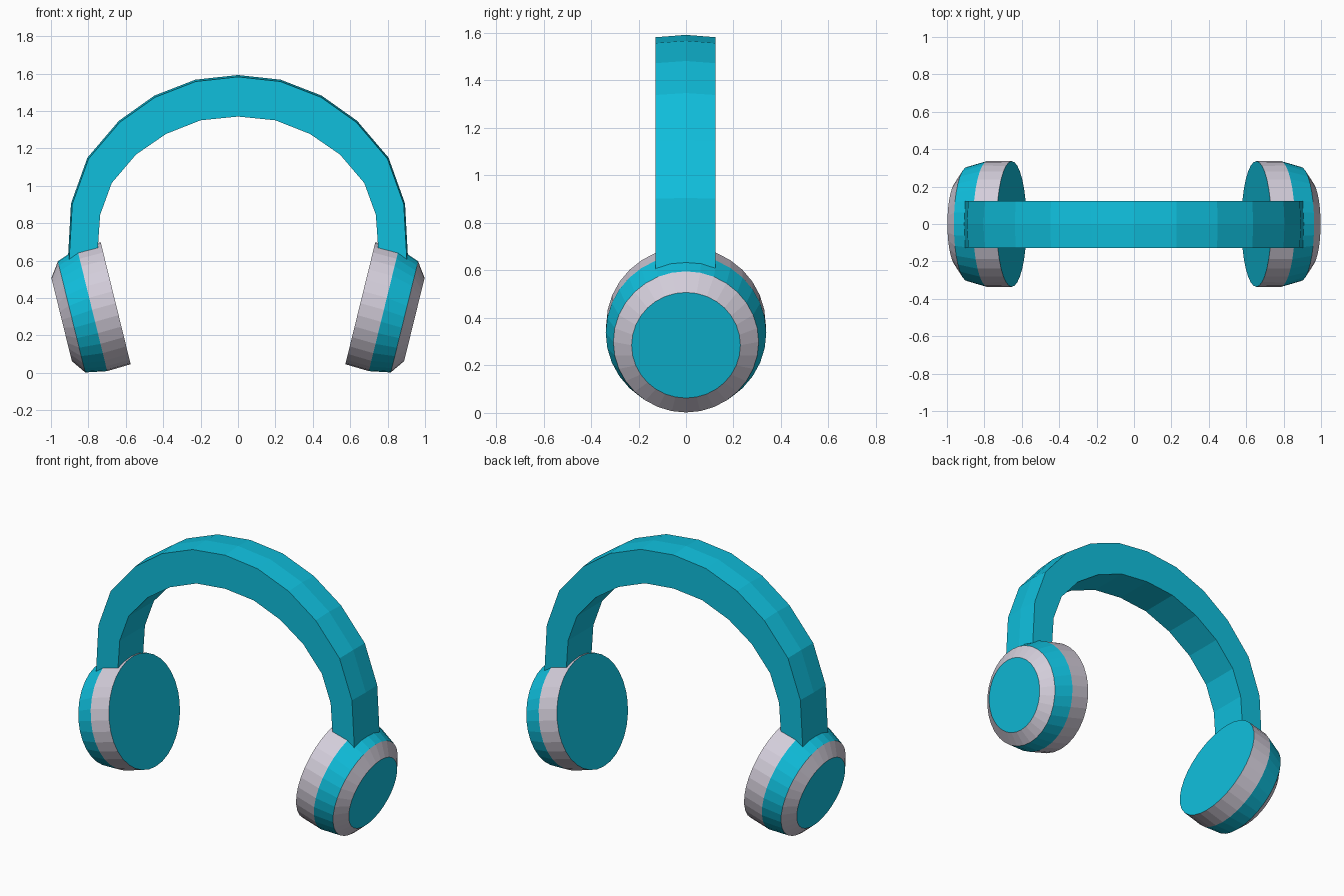
import bpy, bmesh, math
from mathutils import Vector

if "Cube" in bpy.data.objects:
    bpy.data.objects.remove(bpy.data.objects["Cube"])


def material(name, rgb):
    m = bpy.data.materials.new(name)
    m.diffuse_color = (*rgb, 1.0)
    m.use_nodes = True
    m.node_tree.nodes["Principled BSDF"].inputs["Base Color"].default_value = m.diffuse_color
    return m


teal = material("teal", (0.005, 0.52, 0.72))
grey = material("pale_grey", (0.65, 0.61, 0.70))


def finish(bm, name, mats):
    bmesh.ops.recalc_face_normals(bm, faces=bm.faces[:])
    mesh = bpy.data.meshes.new(name)
    bm.to_mesh(mesh)
    bm.free()
    for m in mats:
        mesh.materials.append(m)
    bpy.context.collection.objects.link(bpy.data.objects.new(name, mesh))


def loft(bm, loops, band_colors):
    """Skin closed loops of points, one colour per band, and cap both ends."""
    rings = [[bm.verts.new(p) for p in loop] for loop in loops]
    n = len(rings[0])
    for a, b, color in zip(rings, rings[1:], band_colors):
        for i in range(n):
            j = (i + 1) % n
            bm.faces.new((a[i], a[j], b[j], b[i])).material_index = color
    bm.faces.new(rings[0])
    bm.faces.new(rings[-1])


# Ear cups: tilted rings from the ear side outwards (x, z, radius)
TILT = math.radians(13.8)
SEGMENTS = 32
cup_rings = [(0.654, 0.372, 0.336), (0.78, 0.337, 0.338),
             (0.89, 0.299, 0.306), (0.943, 0.285, 0.229)]


def ear_cup(name, side):
    loops = []
    for x, z, r in cup_rings:
        loop = []
        for i in range(SEGMENTS):
            a = 2 * math.pi * i / SEGMENTS
            up = r * math.sin(a)
            loop.append((side * (x + up * math.sin(TILT)),
                         r * math.cos(a), z + up * math.cos(TILT)))
        loops.append(loop)
    bm = bmesh.new()
    loft(bm, loops, (1, 0, 1))
    finish(bm, name, (teal, grey))


ear_cup("right_ear_cup", 1)
ear_cup("left_ear_cup", -1)

# Headband: half arch of (outer x, outer z, inner x, inner z), mirrored
half = [(0.912, 0.56, 0.757, 0.56), (0.893, 0.905, 0.737, 0.845),
        (0.805, 1.15, 0.675, 1.015), (0.637, 1.347, 0.545, 1.167),
        (0.447, 1.482, 0.385, 1.277), (0.228, 1.567, 0.20, 1.35)]
arch = half + [(0, 1.592, 0, 1.37)] + [(-a, b, -c, d) for a, b, c, d in reversed(half)]
FRONT, BACK = -0.128, 0.124
sections = []
for ox, oz, ix, iz in arch:
    crown, inner = Vector((ox, 0, oz)), Vector((ix, 0, iz))
    edge = crown.lerp(inner, 0.045)   # outer face is slightly crowned
    f, b = Vector((0, FRONT, 0)), Vector((0, BACK, 0))
    sections.append([inner + f, inner + b, edge + b, crown, edge + f])
bm = bmesh.new()
loft(bm, sections, [0] * (len(sections) - 1))
finish(bm, "headband", (teal,))
